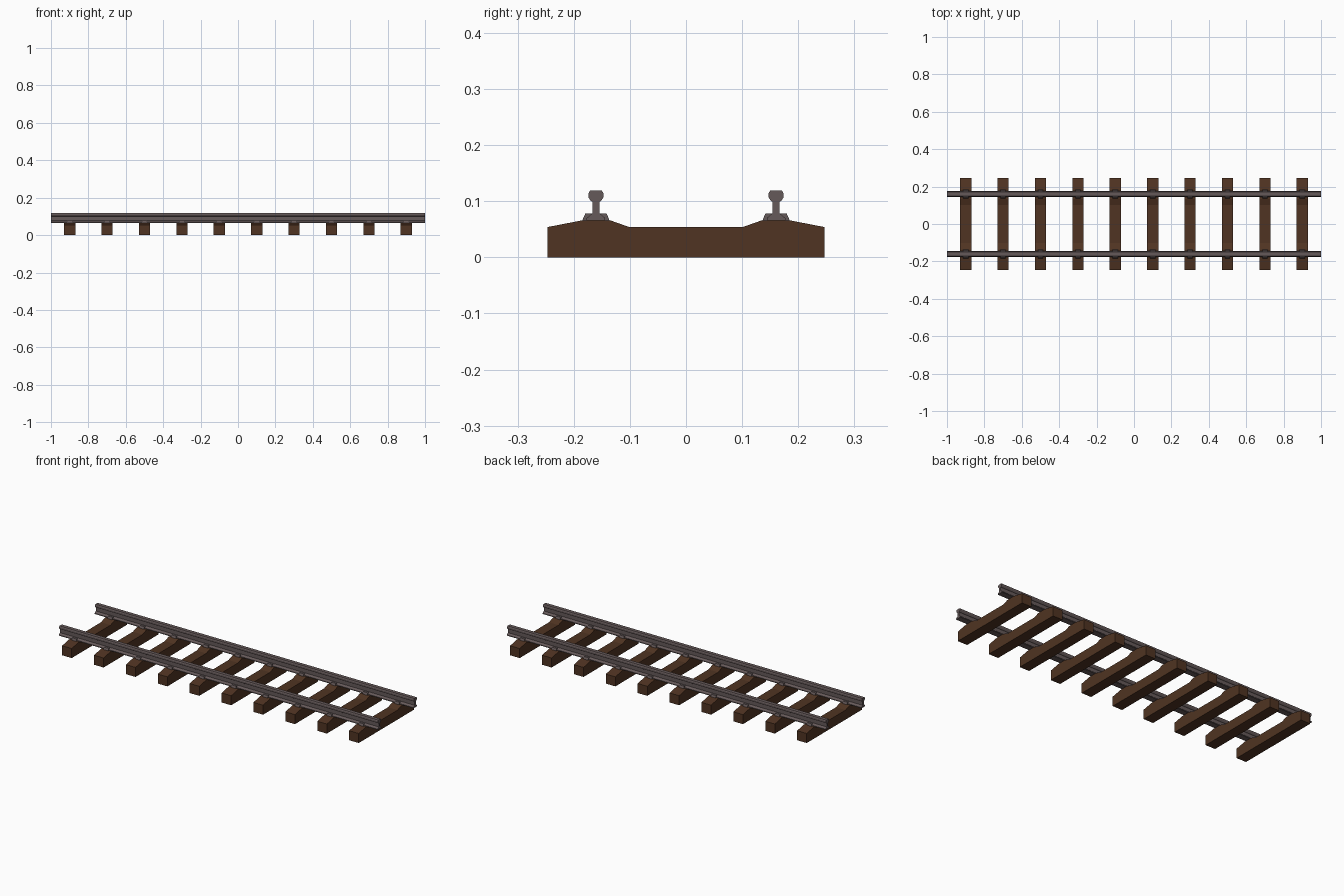
import bpy, bmesh

if "Cube" in bpy.data.objects:
    bpy.data.objects.remove(bpy.data.objects["Cube"])

def material(name, rgb):
    m = bpy.data.materials.new(name)
    m.diffuse_color = (*rgb, 1)
    m.use_nodes = True
    m.node_tree.nodes["Principled BSDF"].inputs["Base Color"].default_value = m.diffuse_color
    return m

wood = material("dark_wood", (0.080, 0.034, 0.016))
steel = material("grey_steel", (0.130, 0.100, 0.100))

def extrude_profile(name, profile, x0, x1, mat):
    """Extrude a closed (y, z) outline along x."""
    bm = bmesh.new()
    a = [bm.verts.new((x0, y, z)) for y, z in profile]
    b = [bm.verts.new((x1, y, z)) for y, z in profile]
    n = len(profile)
    bm.faces.new(a)
    bm.faces.new(b[::-1])
    for i in range(n):
        j = (i + 1) % n
        bm.faces.new((a[j], a[i], b[i], b[j]))
    bmesh.ops.recalc_face_normals(bm, faces=bm.faces)
    me = bpy.data.meshes.new(name)
    bm.to_mesh(me)
    bm.free()
    me.materials.append(mat)
    ob = bpy.data.objects.new(name, me)
    bpy.context.collection.objects.link(ob)
    return ob

def symmetric(half, centre=0.0):
    """Mirror a half outline about a vertical line."""
    return [(centre + y, z) for y, z in half] + [(centre - y, z) for y, z in half[::-1]]

sleeper_half = [(0.247, 0), (0.247, 0.054), (0.185, 0.066), (0.135, 0.066), (0.101, 0.054)]
rail_half = [(0.0165, 0.066), (0.0165, 0.070), (0.006, 0.079), (0.006, 0.099),
             (0.0095, 0.101), (0.0135, 0.107), (0.0135, 0.114), (0.0105, 0.119)]
clamp_half = [(0.024, 0.0655), (0.023, 0.069), (0.019, 0.078), (0.007, 0.078), (0.006, 0.0655)]
GAUGE = 0.1605

# Rails
for side, name in ((-1, "front_rail"), (1, "back_rail")):
    extrude_profile(name, symmetric(rail_half, side * GAUGE), -1, 1, steel)

for i in range(10):
    x = -0.9 + 0.2 * i
    # Wooden sleeper with raised rail seats
    extrude_profile(f"sleeper_{i + 1}", symmetric(sleeper_half), x - 0.03, x + 0.03, wood)
    # Clamps on both sides of each rail foot
    for side in (-1, 1):
        for edge in (-1, 1):
            outline = [(side * GAUGE + edge * y, z) for y, z in clamp_half]
            extrude_profile(f"rail_clamp_{i + 1}", outline, x - 0.014, x + 0.014, steel)
